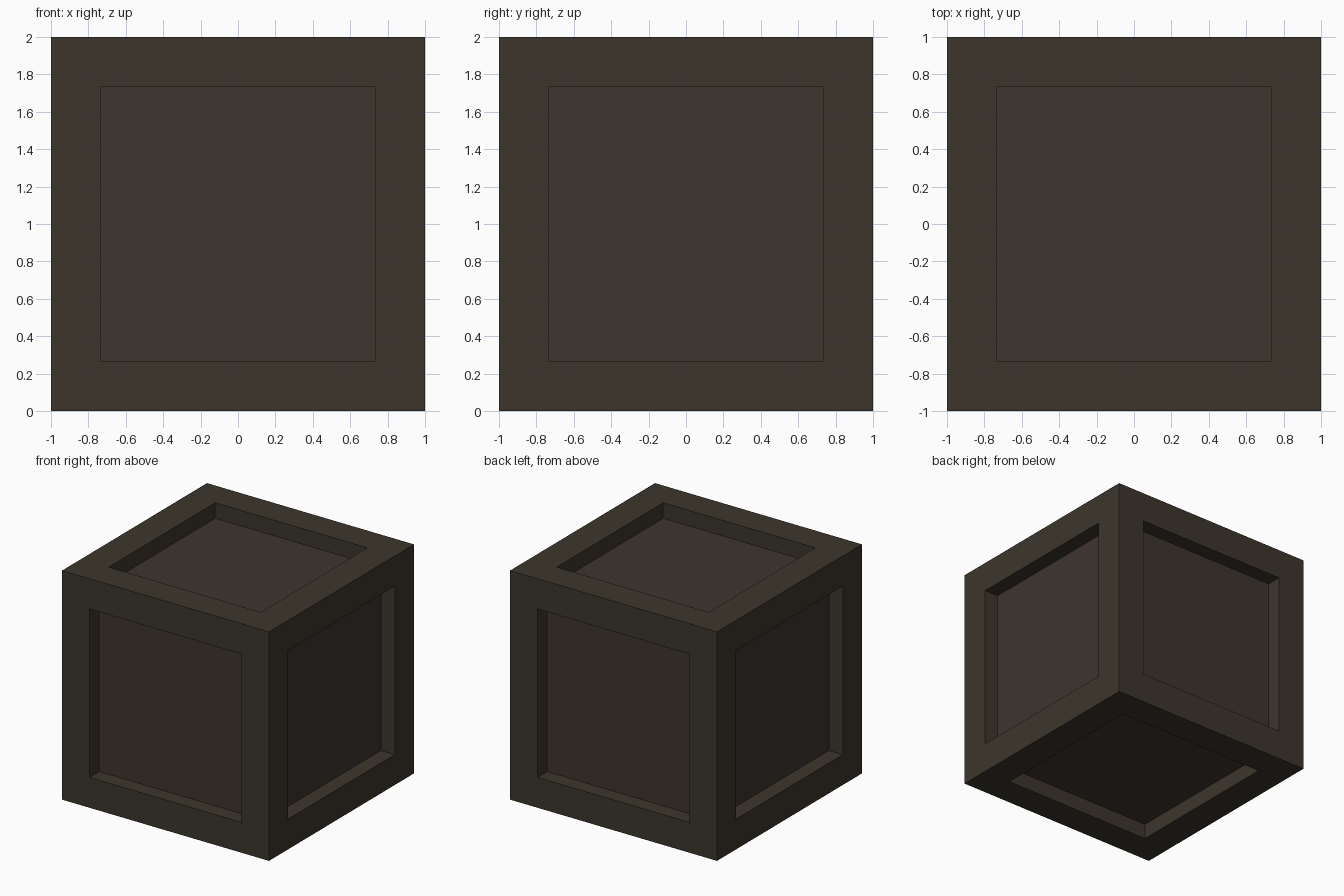
import bpy
import bmesh

if "Cube" in bpy.data.objects:
    bpy.data.objects.remove(bpy.data.objects["Cube"])

FRAME_WIDTH = 0.265
RECESS = 0.135


def material(name, colour):
    m = bpy.data.materials.new(name)
    m.diffuse_color = (*colour, 1.0)
    m.use_nodes = True
    m.node_tree.nodes["Principled BSDF"].inputs["Base Color"].default_value = m.diffuse_color
    return m


# Cube with a square recessed panel in every side
bm = bmesh.new()
bmesh.ops.create_cube(bm, size=2.0)
bmesh.ops.translate(bm, verts=bm.verts, vec=(0, 0, 1))
panels = list(bm.faces)
bmesh.ops.inset_individual(bm, faces=panels, thickness=FRAME_WIDTH, use_even_offset=True)

# Straight recess walls: extrude each panel and push it inward
for face in panels:
    normal = face.normal.copy()
    new = bmesh.ops.extrude_discrete_faces(bm, faces=[face])["faces"][0]
    bmesh.ops.translate(bm, verts=new.verts, vec=-normal * RECESS)
    new.material_index = 1
bmesh.ops.recalc_face_normals(bm, faces=bm.faces)

mesh = bpy.data.meshes.new("crate")
bm.to_mesh(mesh)
bm.free()

mesh.materials.append(material("dark brown frame", (0.045, 0.036, 0.025)))
mesh.materials.append(material("dark reddish panel", (0.047, 0.035, 0.028)))
crate = bpy.data.objects.new("crate", mesh)
bpy.context.collection.objects.link(crate)
